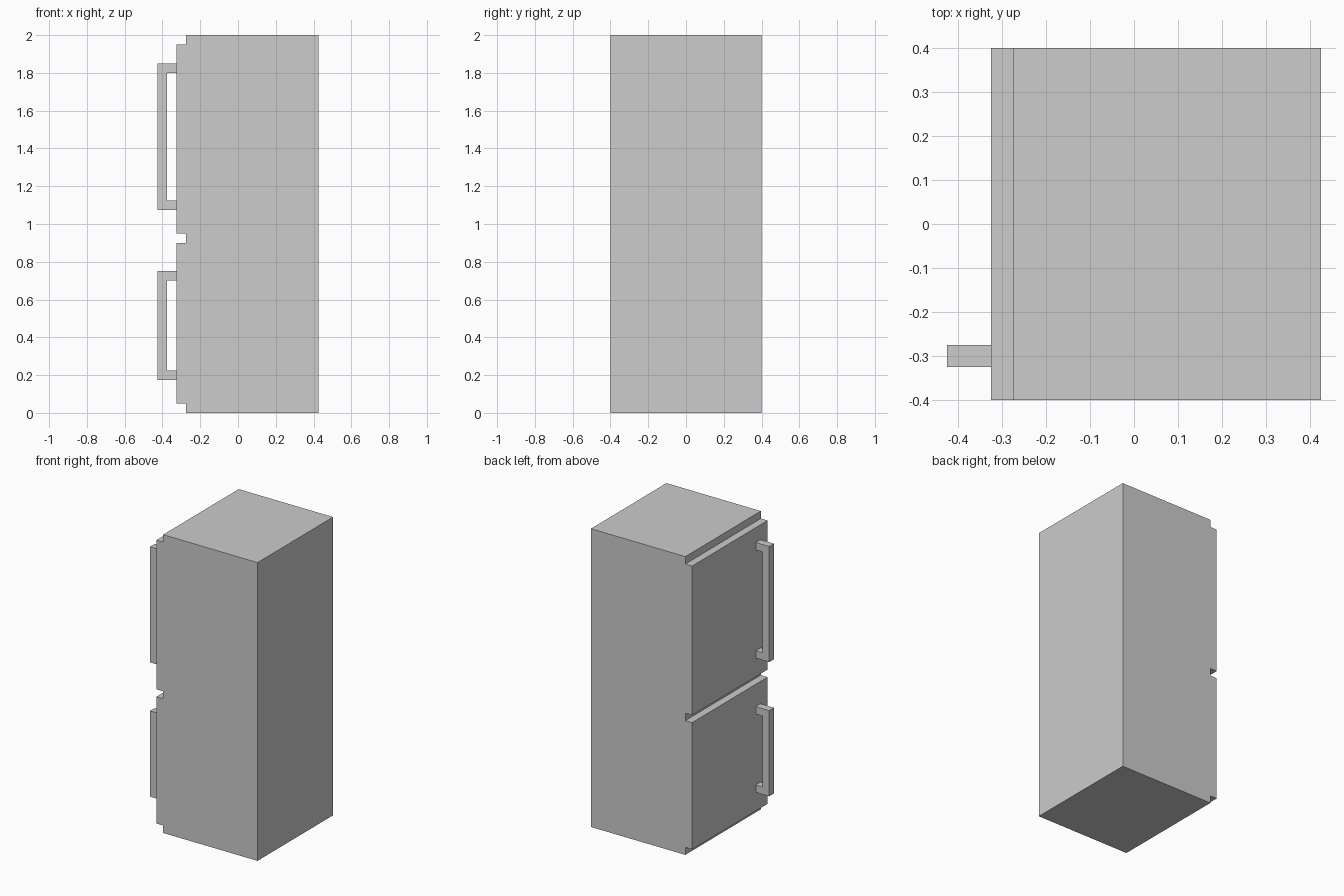
import bpy
import bmesh

if "Cube" in bpy.data.objects:
    bpy.data.objects.remove(bpy.data.objects["Cube"])

grey = bpy.data.materials.new("light_grey")
grey.diffuse_color = (0.604, 0.604, 0.604, 1)
grey.use_nodes = True
grey.node_tree.nodes["Principled BSDF"].inputs["Base Color"].default_value = grey.diffuse_color


def extrude_profile(name, points, y0, y1):
    """Extrude a closed x-z outline from y0 to y1."""
    bm = bmesh.new()
    face = bm.faces.new([bm.verts.new((x, y0, z)) for x, z in points])
    ext = bmesh.ops.extrude_face_region(bm, geom=[face])
    moved = [v for v in ext["geom"] if isinstance(v, bmesh.types.BMVert)]
    bmesh.ops.translate(bm, verts=moved, vec=(0, y1 - y0, 0))
    bmesh.ops.recalc_face_normals(bm, faces=bm.faces)
    mesh = bpy.data.meshes.new(name)
    bm.to_mesh(mesh)
    bm.free()
    mesh.materials.append(grey)
    obj = bpy.data.objects.new(name, mesh)
    bpy.context.collection.objects.link(obj)
    return obj


# Cabinet with two raised doors on its left side
BACK, BODY, DOOR = 0.425, -0.275, -0.325
outline = [(BACK, 0), (BACK, 2), (BODY, 2)]
for top, bottom in ((1.95, 0.95), (0.90, 0.05)):
    outline += [(BODY, top), (DOOR, top), (DOOR, bottom), (BODY, bottom)]
outline.append((BODY, 0))
extrude_profile("cabinet_and_doors", outline, -0.4, 0.4)

# Bracket-shaped handles near the front edge of each door
T = 0.05
for name, lo, hi in (("upper_handle", 1.075, 1.85), ("lower_handle", 0.175, 0.75)):
    outer, inner = DOOR - 0.1, DOOR - 0.1 + T
    extrude_profile(name, [
        (DOOR, lo), (outer, lo), (outer, hi), (DOOR, hi),
        (DOOR, hi - T), (inner, hi - T), (inner, lo + T), (DOOR, lo + T),
    ], -0.325, -0.275)
